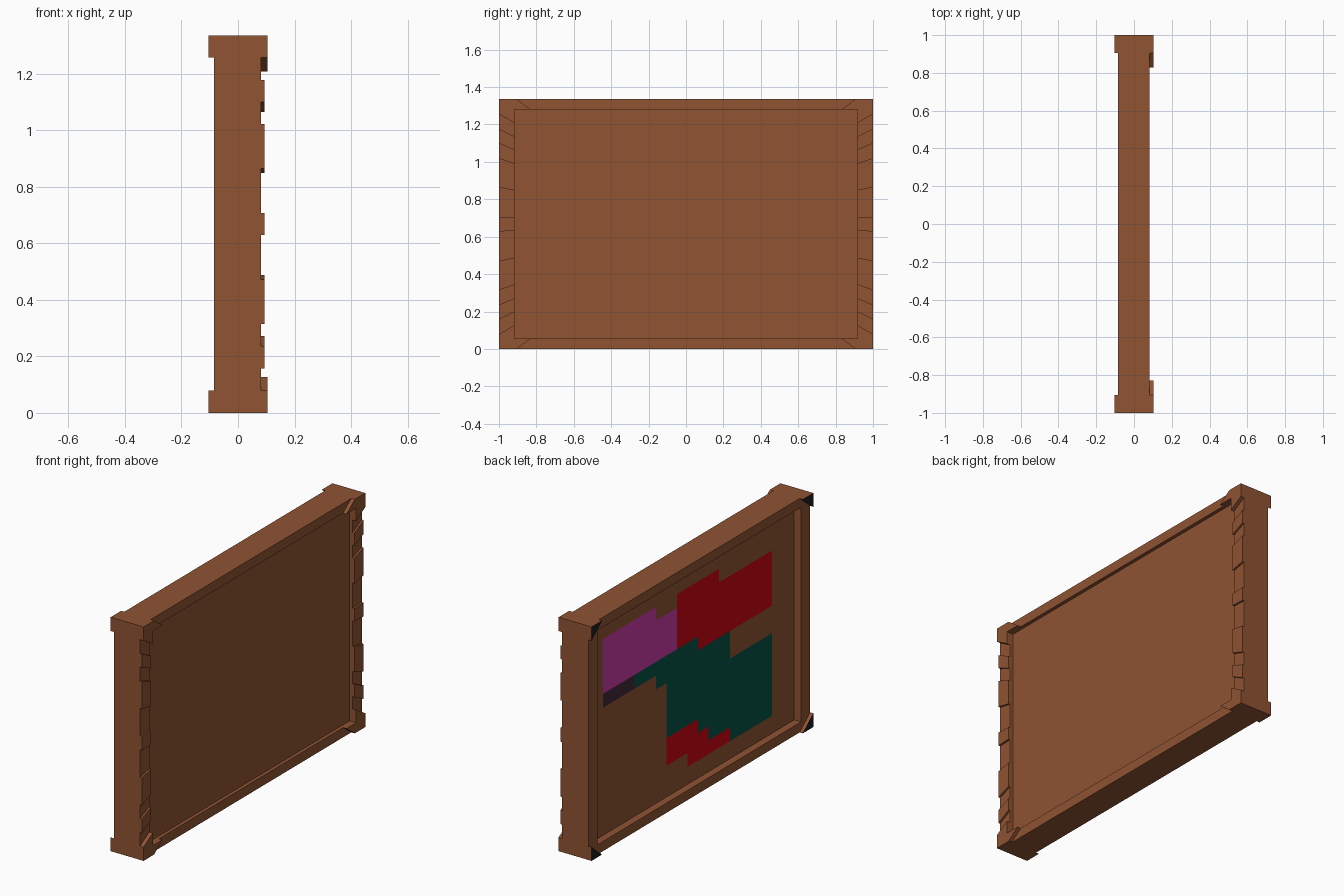
import bpy, bmesh

if "Cube" in bpy.data.objects:
    bpy.data.objects.remove(bpy.data.objects["Cube"])

NY, NZ = 21, 17                 # layout grid of the whole board
H = 1.335
ZC = H / 2
CY, CZ = 2 / NY, H / NZ         # grid cell size
K = 0.917                       # inner opening relative to outer outline
BACK, FRONT = -0.084, 0.082     # frame faces


def material(name, rgb):
    m = bpy.data.materials.new(name)
    m.diffuse_color = [(c / 255) ** 2.2 for c in rgb] + [1]
    m.use_nodes = True
    m.node_tree.nodes["Principled BSDF"].inputs["Base Color"].default_value = m.diffuse_color
    return m


wood = material("wood", (142, 84, 54))
black = material("black", (36, 36, 36))
red = material("red", (205, 14, 25))
purple = material("purple", (205, 63, 166))
teal = material("teal", (14, 82, 71))
plum = material("plum", (67, 45, 60))


def finish(name, bm, *mats):
    bmesh.ops.recalc_face_normals(bm, faces=bm.faces)
    me = bpy.data.meshes.new(name)
    bm.to_mesh(me)
    bm.free()
    ob = bpy.data.objects.new(name, me)
    for m in mats:
        me.materials.append(m)
    bpy.context.collection.objects.link(ob)
    return ob


def prism(bm, pts, x0, x1, cap=0):
    """Extrude a (y, z-from-centre) outline along x; cap = material of the x0 face."""
    a = [bm.verts.new((x0, y, z + ZC)) for y, z in pts]
    b = [bm.verts.new((x1, y, z + ZC)) for y, z in pts]
    bm.faces.new(a).material_index = cap
    bm.faces.new(b)
    for i in range(len(a)):
        j = (i + 1) % len(a)
        bm.faces.new((a[i], a[j], b[j], b[i]))


def rect(k):
    return [(-k, -k * ZC), (k, -k * ZC), (k, k * ZC), (-k, k * ZC)]


# Outer frame: rectangular ring
bm = bmesh.new()
loops = [[bm.verts.new((x, y, z + ZC)) for y, z in rect(k)]
         for k, x in ((1, BACK), (1, FRONT), (K, FRONT), (K, BACK))]
for n in range(4):
    p, q = loops[n], loops[(n + 1) % 4]
    for i in range(4):
        j = (i + 1) % 4
        bm.faces.new((p[i], p[j], q[j], q[i]))
finish("frame", bm, wood)

# Recessed board inside the frame
bm = bmesh.new()
prism(bm, rect(K), -0.041, 0.062)
finish("board", bm, wood)

# Raised pads on both ends of the front frame, cut along lines to the centre
bm = bmesh.new()
for s in (-1, 1):
    for r0, r1 in ((2, 3), (4, 6), (8, 9), (11, 13), (14, 15)):
        z0, z1 = r0 * CZ - ZC, r1 * CZ - ZC
        prism(bm, [(s, z0), (s, z1), (s * K, z1 * K), (s * K, z0 * K)], FRONT, 0.093)
finish("frame_pads", bm, wood)

# Corner pieces: L-shaped on the front, triangular with black faces on the back
fc, bc = bmesh.new(), bmesh.new()
ye, ze = 1 - CY, ZC - CZ
for sy in (-1, 1):
    for sz in (-1, 1):
        ell = [(1, ZC), (ye, ZC), (ye * K, ZC * K), (K, ZC * K), (K, ze * K), (1, ze)]
        tri = [(1, ZC), (ye, ZC), (1, ze)]
        prism(fc, [(sy * y, sz * z) for y, z in ell], FRONT, 0.104)
        prism(bc, [(sy * y, sz * z) for y, z in tri], -0.104, BACK, 1)
finish("front_corners", fc, wood)
finish("back_corners", bc, wood, black)


# Coloured patches on the back: (first column, last column, first row, last row)
def patch(name, mat, blocks):
    bm = bmesh.new()
    for c0, c1, r0, r1 in blocks:
        y0, y1, z0, z1 = 1 - c0 * CY, 1 - c1 * CY, r0 * CZ, r1 * CZ
        f = bm.faces.new([bm.verts.new((-0.043, y, z)) for y, z in
                          ((y0, z0), (y0, z1), (y1, z1), (y1, z0))])
        f.normal_update()
        if f.normal.x > 0:
            f.normal_flip()
    me = bpy.data.meshes.new(name)
    bm.to_mesh(me)
    bm.free()
    me.materials.append(mat)
    bpy.context.collection.objects.link(bpy.data.objects.new(name, me))


patch("purple_patch", purple, [(2, 9, 11, 14), (2, 7, 14, 15)])
patch("plum_patch", plum, [(2, 5, 10, 11)])
patch("upper_red_patch", red, [(9, 13, 14, 15), (9, 18, 11, 14), (11, 18, 10, 11)])
patch("teal_patch", teal, [(5, 11, 10, 11), (7, 14, 9, 10), (8, 14, 8, 9),
                           (8, 18, 5, 8), (11, 18, 4, 5), (12, 18, 3, 4), (14, 18, 2, 3)])
patch("lower_red_patch", red, [(8, 11, 4, 5), (8, 12, 3, 4), (10, 14, 2, 3)])
